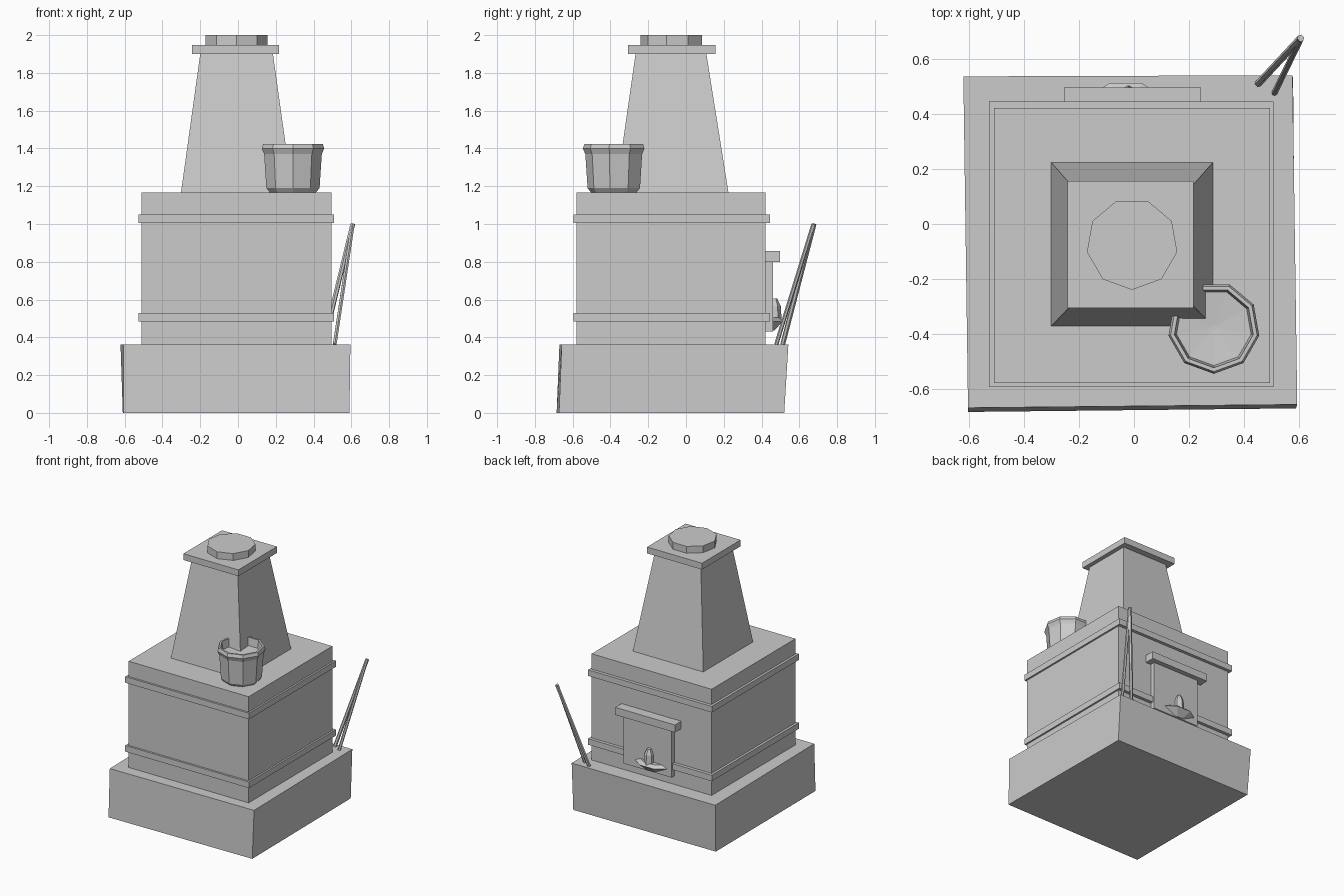
import bpy, bmesh, math
from mathutils import Vector

if "Cube" in bpy.data.objects:
    bpy.data.objects.remove(bpy.data.objects["Cube"])

stone = bpy.data.materials.new("grey_stone")
stone.diffuse_color = (0.6, 0.6, 0.6, 1)
stone.use_nodes = True
stone.node_tree.nodes["Principled BSDF"].inputs["Base Color"].default_value = stone.diffuse_color


def finish(name, bm):
    bmesh.ops.recalc_face_normals(bm, faces=bm.faces)
    me = bpy.data.meshes.new(name)
    bm.to_mesh(me)
    bm.free()
    me.materials.append(stone)
    ob = bpy.data.objects.new(name, me)
    bpy.context.collection.objects.link(ob)
    return ob


def loft(name, rings):
    """Skin a list of equal-length closed rings and cap both ends."""
    bm = bmesh.new()
    loops = [[bm.verts.new(p) for p in ring] for ring in rings]
    n = len(loops[0])
    for a, b in zip(loops, loops[1:]):
        for i in range(n):
            bm.faces.new((a[i], a[(i + 1) % n], b[(i + 1) % n], b[i]))
    bm.faces.new(loops[0][::-1])
    bm.faces.new(loops[-1])
    return finish(name, bm)


def rect(x0, x1, y0, y1, z):
    return [(x0, y0, z), (x1, y0, z), (x1, y1, z), (x0, y1, z)]


def box(name, x0, x1, y0, y1, z0, z1):
    return loft(name, [rect(x0, x1, y0, y1, z0), rect(x0, x1, y0, y1, z1)])


def lathe(name, cx, cy, profile, n=9, sy=1.0):
    rings = []
    for r, z in profile:
        angles = [-math.pi / 2 + math.tau * i / n for i in range(n)]
        rings.append([(cx + r * math.cos(a), cy + sy * r * math.sin(a), z) for a in angles])
    return loft(name, rings)


def pole(name, start, end, r, n=6):
    a, b = Vector(start), Vector(end)
    q = (b - a).to_track_quat('Z', 'Y')
    off = [q @ Vector((r * math.cos(math.tau * i / n), r * math.sin(math.tau * i / n), 0))
           for i in range(n)]
    return loft(name, [[p + o for o in off] for p in (a, b)])


# Slightly crooked plinth
loft("plinth", [
    [(-0.605, -0.685, 0), (0.59, -0.672, 0), (0.58, 0.52, 0), (-0.61, 0.515, 0)],
    [(-0.605, -0.67, 0.363), (0.595, -0.658, 0.363), (0.578, 0.542, 0.363), (-0.622, 0.538, 0.363)]])

# Oven body with two raised bands
box("oven_body", -0.51, 0.495, -0.58, 0.422, 0.36, 1.167)
for name, z in (("lower_band", 0.484), ("upper_band", 1.005)):
    box(name, -0.528, 0.508, -0.595, 0.446, z, z + 0.046)

# Tapered chimney, slab and round lid
loft("chimney", [rect(-0.302, 0.288, -0.372, 0.225, 1.165),
                 rect(-0.2, 0.185, -0.267, 0.108, 1.9)])
box("chimney_slab", -0.243, 0.217, -0.306, 0.156, 1.9, 1.948)
lathe("chimney_lid", -0.007, -0.073, [(0.167, 1.948), (0.167, 2.0)])

# Bucket with flared rim and filled inside
lathe("bucket", 0.291, -0.378, [(0.125, 1.168), (0.143, 1.19), (0.155, 1.37), (0.168, 1.4),
                               (0.16, 1.424), (0.146, 1.424), (0.138, 1.365), (0.01, 1.355)])

# Fire door on the back with lintel, ash tray and knob
box("fire_door", -0.2, 0.2, 0.41, 0.46, 0.43, 0.8)
box("door_lintel", -0.255, 0.245, 0.41, 0.497, 0.8, 0.857)
lathe("ash_tray", -0.03, 0.44, [(0.05, 0.435), (0.14, 0.485), (0.1, 0.505)], 7, 0.58)
lathe("door_knob", -0.02, 0.468, [(0.038, 0.49), (0.034, 0.565), (0.015, 0.605)], 6)

# Two poles leaning together
pole("left_pole", (0.453, 0.512, 0.363), (0.608, 0.678, 1.0), 0.013)
pole("right_pole", (0.512, 0.478, 0.363), (0.608, 0.675, 1.0), 0.011)
